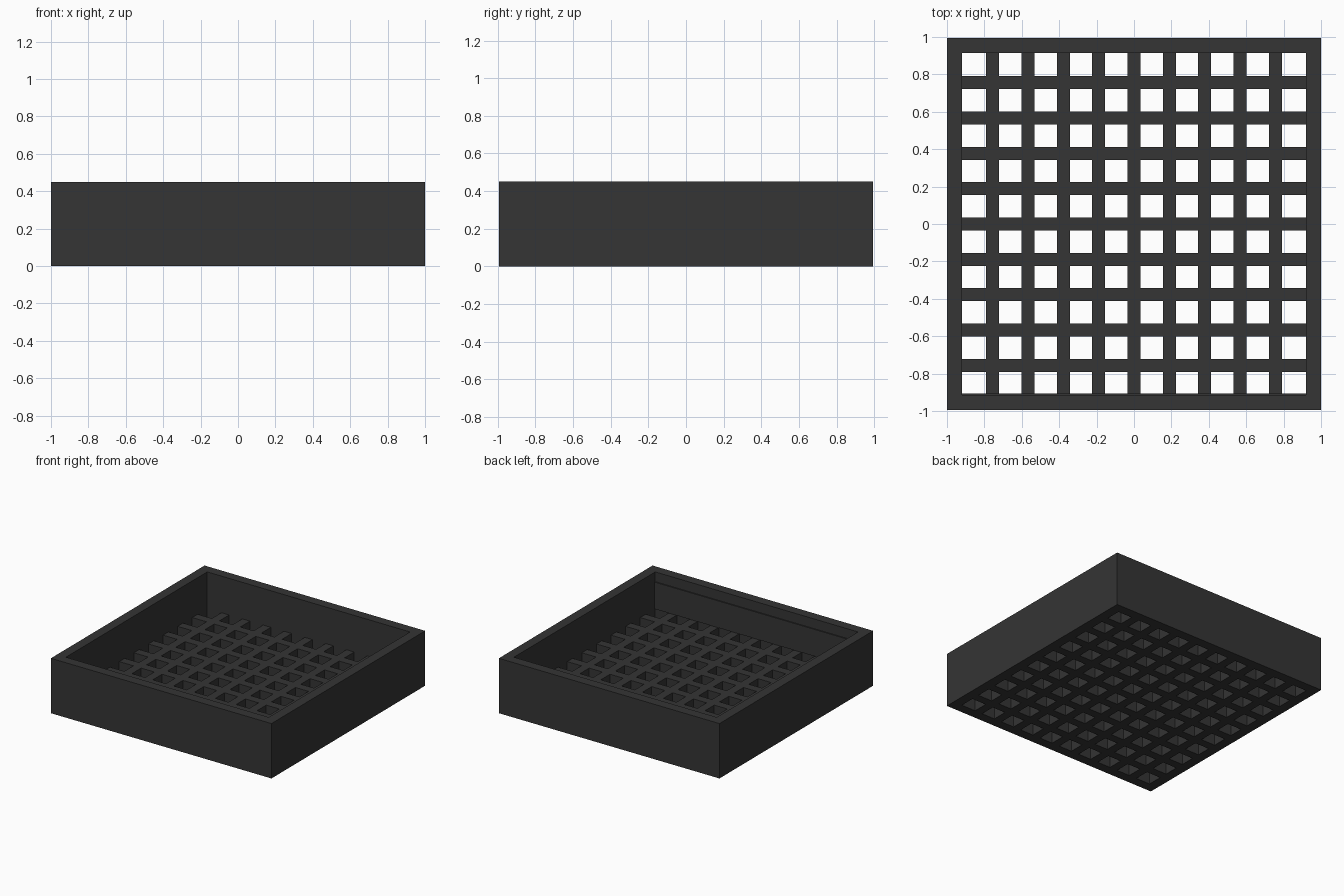
import bpy, bmesh, math

if "Cube" in bpy.data.objects:
    bpy.data.objects.remove(bpy.data.objects["Cube"])

HX, HY, H = 1.0, 0.995, 0.45        # outer half sizes and wall height
IX, IY = 0.92, 0.915                # inner half sizes
PITCH, BAR, GRATE_H = 0.189, 0.07, 0.15

mat = bpy.data.materials.new("dark grey plastic")
mat.diffuse_color = (0.035, 0.035, 0.035, 1)
mat.use_nodes = True
mat.node_tree.nodes["Principled BSDF"].inputs["Base Color"].default_value = mat.diffuse_color


def plan_solid(name, xs, ys, keep, z0, z1):
    """Extrude the kept cells of a plan grid into one clean solid."""
    bm = bmesh.new()
    v = {(i, j): bm.verts.new((x, y, z0))
         for i, x in enumerate(xs) for j, y in enumerate(ys)}
    for i in range(len(xs) - 1):
        for j in range(len(ys) - 1):
            if keep(i, j):
                bm.faces.new((v[i, j], v[i + 1, j], v[i + 1, j + 1], v[i, j + 1]))
    bmesh.ops.delete(bm, geom=[w for w in bm.verts if not w.link_faces], context='VERTS')
    out = bmesh.ops.extrude_face_region(bm, geom=bm.faces[:], use_keep_orig=True)
    top = [g for g in out["geom"] if isinstance(g, bmesh.types.BMVert)]
    bmesh.ops.translate(bm, verts=top, vec=(0, 0, z1 - z0))
    bmesh.ops.recalc_face_normals(bm, faces=bm.faces[:])
    me = bpy.data.meshes.new(name)
    bm.to_mesh(me)
    bm.free()
    me.materials.append(mat)
    ob = bpy.data.objects.new(name, me)
    bpy.context.collection.objects.link(ob)
    return ob


def bar_lines(half):
    """Edges of the nine bars between the two inner walls."""
    mid = [k * PITCH + s * BAR / 2 for k in range(-4, 5) for s in (-1, 1)]
    return [-half] + mid + [half]


# Tray walls
plan_solid("tray_walls", [-HX, -IX, IX, HX], [-HY, -IY, IY, HY],
           lambda i, j: (i, j) != (1, 1), 0, H)

# Floor grate: odd strips are bars, even-even cells are holes
plan_solid("floor_grate", bar_lines(IX), bar_lines(IY),
           lambda i, j: i % 2 or j % 2, 0, GRATE_H)

# Shallow raised panel inside the front wall
plan_solid("front_inner_panel", [-IX, IX], [-IY, -IY + 0.009],
           lambda i, j: True, GRATE_H, 0.37)
